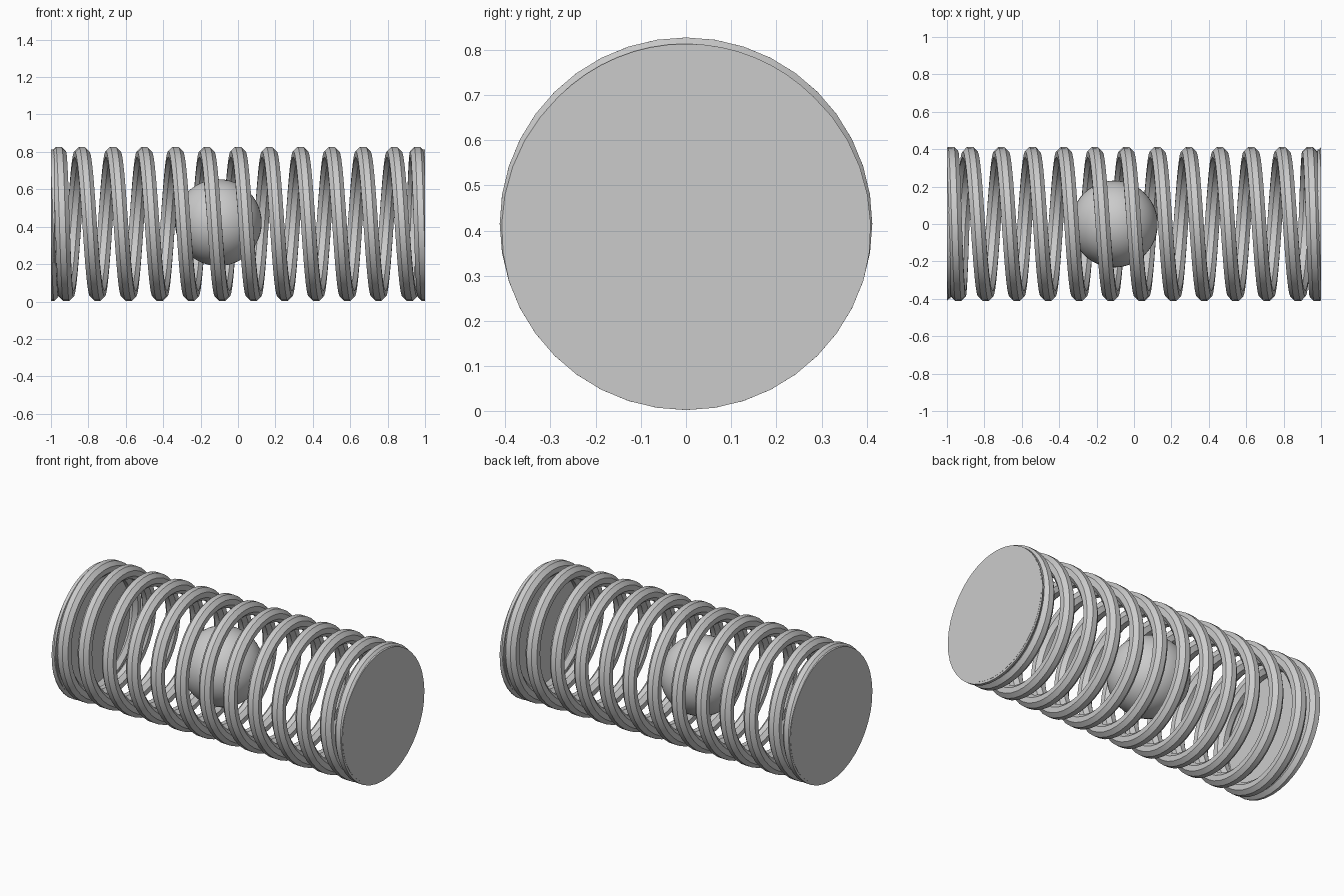
import bpy, bmesh
from math import sin, cos, pi, radians
from mathutils import Vector

cube = bpy.data.objects.get("Cube")
if cube:
    bpy.data.objects.remove(cube, do_unlink=True)

AXIS_Z = 0.415
COIL_R, WIRE_R = 0.373, 0.042
PITCH, CLOSED_PITCH = 0.167, 0.08
OPEN_TURNS, TURNS = 5.5, 6.9
STEPS, SIDES = 40, 8

steel = bpy.data.materials.new("steel_grey")
steel.use_nodes = True
GREY = (0.6, 0.6, 0.6, 1)
steel.diffuse_color = GREY
steel.node_tree.nodes["Principled BSDF"].inputs["Base Color"].default_value = GREY


def finish(obj, name, angle):
    obj.name = name
    obj.data.materials.append(steel)
    bpy.ops.object.select_all(action='DESELECT')
    obj.select_set(True)
    bpy.context.view_layer.objects.active = obj
    bpy.ops.object.shade_smooth_by_angle(angle=radians(angle))


def coil_point(turn):
    # open coils in the middle, closed coils at both ends
    t = abs(turn)
    x = min(t, OPEN_TURNS) * PITCH + max(t - OPEN_TURNS, 0) * CLOSED_PITCH
    a = 2 * pi * turn
    return Vector((x if turn > 0 else -x, -COIL_R * sin(a), AXIS_Z + COIL_R * cos(a)))


# Coil spring: octagonal wire swept along the helix, ground flat at both ends
bm = bmesh.new()
rings = []
count = round(TURNS * STEPS)
for i in range(-count, count + 1):
    turn = i / STEPS
    p = coil_point(turn)
    a = 2 * pi * turn
    radial = Vector((0, -sin(a), cos(a)))
    tangent = (coil_point(turn + 0.01) - coil_point(turn - 0.01)).normalized()
    side = tangent.cross(radial)
    ring = []
    for k in range(SIDES):
        b = 2 * pi * (k + 0.5) / SIDES
        ring.append(bm.verts.new(p + WIRE_R * (cos(b) * radial + sin(b) * side)))
    rings.append(ring)
for r, s in zip(rings, rings[1:]):
    for k in range(SIDES):
        n = (k + 1) % SIDES
        bm.faces.new((r[k], r[n], s[n], s[k]))
bm.faces.new(rings[0])
bm.faces.new(rings[-1])
for end in (-1, 1):
    cut = bmesh.ops.bisect_plane(bm, geom=bm.verts[:] + bm.edges[:] + bm.faces[:],
                                 plane_co=(end * 0.999, 0, 0), plane_no=(end, 0, 0),
                                 clear_outer=True)
    rim = [e for e in cut["geom_cut"] if isinstance(e, bmesh.types.BMEdge)]
    bmesh.ops.holes_fill(bm, edges=rim, sides=0)
bmesh.ops.recalc_face_normals(bm, faces=bm.faces[:])
mesh = bpy.data.meshes.new("coil_spring")
bm.to_mesh(mesh)
bm.free()
spring = bpy.data.objects.new("coil_spring", mesh)
bpy.context.collection.objects.link(spring)
finish(spring, "coil_spring", 30)

# End discs
for name, s in (("left_end_disc", 1), ("right_end_disc", -1)):
    bpy.ops.mesh.primitive_cylinder_add(vertices=64, radius=0.398, depth=0.02,
                                        location=(s * 0.99, 0, AXIS_Z),
                                        rotation=(0, pi / 2, 0))
    finish(bpy.context.object, name, 30)

# Ball inside the spring
bpy.ops.mesh.primitive_uv_sphere_add(segments=48, ring_count=24, radius=0.232,
                                     location=(-0.105, 0, 0.422))
finish(bpy.context.object, "ball", 30)
